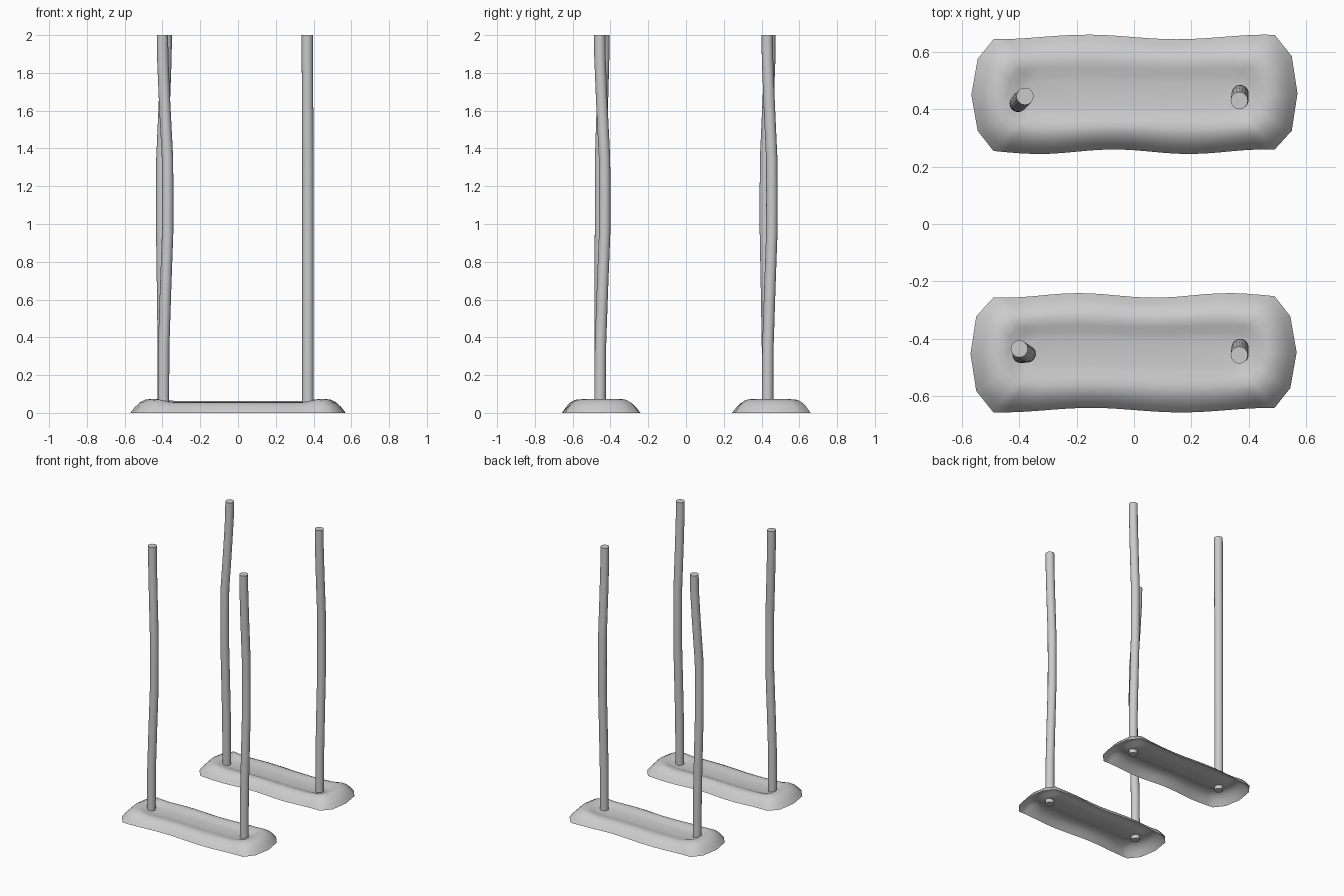
import bpy
import bmesh
import math
from mathutils import Vector

cube = bpy.data.objects.get("Cube")
if cube:
    bpy.data.objects.remove(cube, do_unlink=True)

grey = bpy.data.materials.new("light_grey")
grey.use_nodes = True
colour = (0.6, 0.6, 0.6, 1)
grey.diffuse_color = colour
grey.node_tree.nodes["Principled BSDF"].inputs["Base Color"].default_value = colour


def finish(bm, name, angle):
    mesh = bpy.data.meshes.new(name)
    bm.to_mesh(mesh)
    bm.free()
    mesh.materials.append(grey)
    obj = bpy.data.objects.new(name, mesh)
    bpy.context.collection.objects.link(obj)
    bpy.ops.object.select_all(action="DESELECT")
    obj.select_set(True)
    bpy.context.view_layer.objects.active = obj
    bpy.ops.object.shade_smooth_by_angle(angle=math.radians(angle))
    return obj


def bridge(bm, low, high):
    n = len(low)
    for i in range(n):
        j = (i + 1) % n
        bm.faces.new((low[i], low[j], high[j], high[i]))


def mound_outline():
    """Wavy long sides joined by faceted ends, counter-clockwise."""
    xs = [-0.49 + 0.98 * i / 20 for i in range(21)]
    lower = [(x, -0.198 + 0.008 * math.cos((x + 0.07) * 12)) for x in xs]
    upper = [(x, 0.202 - 0.008 * math.cos((x - 0.15) * 10)) for x in reversed(xs)]
    right = [(0.55, -0.125), (0.57, 0.005), (0.55, 0.135)]
    left = [(-0.545, 0.125), (-0.567, 0), (-0.545, -0.125)]
    return lower + right + upper + left


def mound(name, y, turn):
    """Open-bottomed shell with a raised rim and a shallow trough."""
    # inset toward the spine, share of the rim height, share of the trough height
    rings = [(0, 0, 0), (0.1, 0.42, 0), (0.2, 0.74, 0), (0.32, 0.95, 0),
             (0.43, 1, 0), (0.54, 0.75, 0.25), (0.66, 0.25, 0.75), (0.78, 0, 1)]
    bm = bmesh.new()
    previous = None
    for inset, rim, trough in rings:
        ring = []
        for px, py in mound_outline():
            spine = max(-0.33, min(0.33, px))
            end = min(1, max(0, (abs(px) - 0.36) / 0.14))
            side = 0.064 if py < 0 else 0.057
            height = side + (0.073 - side) * end
            ring.append(bm.verts.new((px + (spine - px) * inset, py * (1 - inset),
                                      height * rim + 0.046 * trough)))
        if previous:
            bridge(bm, previous, ring)
        previous = ring
    bm.faces.new(previous)
    obj = finish(bm, name, 60)
    obj.location = (0, y, 0)
    obj.rotation_euler.z = turn


def pole(name, base, middle, top):
    """Round post with a gentle bend between base and top."""
    bends = [(0.02, 0), (0.35, 0.08), (0.65, 0.5), (0.95, 0.97),
             (1.15, 1), (1.35, 0.95), (1.65, 0.4), (1.88, 0.05), (2, 0)]
    base, middle, top = Vector(base), Vector(middle), Vector(top)
    bm = bmesh.new()
    previous = None
    for z, bend in bends:
        ends = base if z < 1.15 else top
        centre = ends.lerp(middle, bend)
        ring = [bm.verts.new((centre.x + 0.03 * math.cos(i * math.tau / 16),
                              centre.y + 0.03 * math.sin(i * math.tau / 16), z))
                for i in range(16)]
        if previous:
            bridge(bm, previous, ring)
        else:
            bm.faces.new(reversed(ring))
        previous = ring
    bm.faces.new(previous)
    finish(bm, name, 35)


# Two ground mounds, one a half turn of the other
mound("back_mound", 0.45, 0)
mound("front_mound", -0.447, math.pi)

# Four bent posts
pole("front_right_pole", (-0.395, -0.455), (-0.372, -0.453), (-0.4, -0.435))
pole("back_right_pole", (-0.395, 0.432), (-0.404, 0.42), (-0.38, 0.445))
pole("front_left_pole", (0.37, -0.455), (0.37, -0.43), (0.367, -0.457))
pole("back_left_pole", (0.37, 0.432), (0.37, 0.455), (0.367, 0.43))
